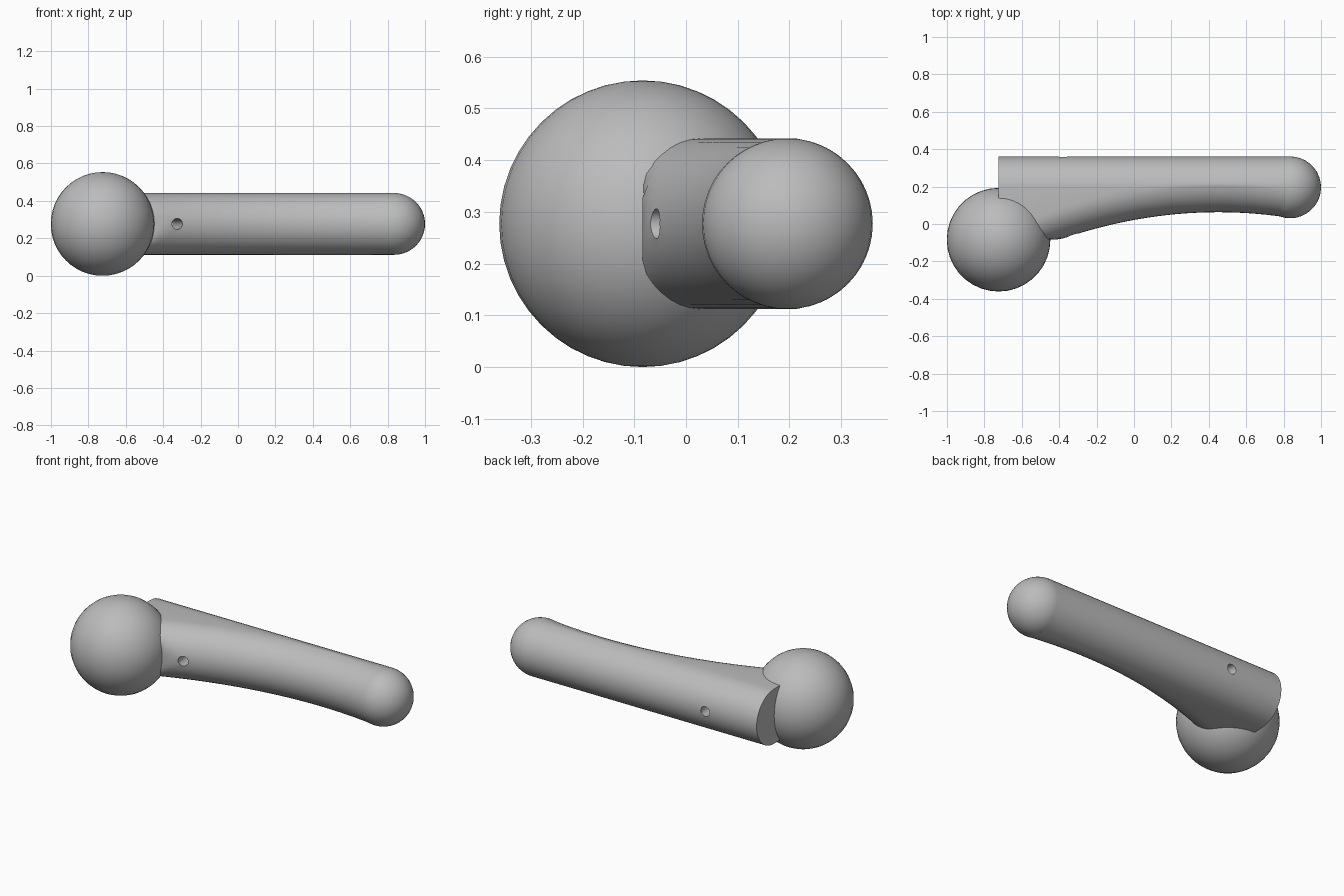
import bpy
import bmesh
from math import pi, sin, cos
from mathutils import Vector

cube = bpy.data.objects.get("Cube")
if cube:
    bpy.data.objects.remove(cube, do_unlink=True)

MID_Z = 0.277        # height of the centre plane
BALL = Vector((-0.724, -0.084, MID_Z))
BALL_R = 0.277
GRIP_R = 0.165
TIP = Vector((0.835, 0.196, MID_Z))

grey = bpy.data.materials.new("plain grey")
grey.use_nodes = True
colour = (0.5, 0.5, 0.5, 1)
grey.diffuse_color = colour
grey.node_tree.nodes["Principled BSDF"].inputs["Base Color"].default_value = colour


def activate(obj):
    bpy.ops.object.select_all(action='DESELECT')
    obj.select_set(True)
    bpy.context.view_layer.objects.active = obj


def finish(obj, name):
    obj.name = name
    obj.data.materials.append(grey)
    activate(obj)
    bpy.ops.object.shade_smooth_by_angle(angle=pi / 6)


def sphere(name, centre, radius):
    bpy.ops.mesh.primitive_uv_sphere_add(segments=36, ring_count=24,
                                         radius=radius, location=centre)
    finish(bpy.context.object, name)


def front_edge(x):
    """Shallow hollow arc along the front of the grip."""
    return 0.063 - (x - 0.45) ** 2 / 4.9


def section(x, steps=20):
    """Two half circles, the front one trimmed at the ball's centre plane."""
    ring = []
    front_centre = front_edge(x) + GRIP_R
    middle = (front_centre + TIP.y) / 2
    for side, centre in ((1, TIP.y), (-1, front_centre)):
        for i in range(steps + 1):
            a = pi * i / steps
            y = centre + side * GRIP_R * sin(a)
            y = max(y, middle) if side > 0 else min(y, middle)
            ring.append((x, max(y, BALL.y), MID_Z + side * GRIP_R * cos(a)))
    return ring


# Grip: sections lofted along x
bm = bmesh.new()
stations = 36
rings = []
for s in range(stations + 1):
    x = BALL.x + (TIP.x - BALL.x) * s / stations
    rings.append([bm.verts.new(p) for p in section(x)])
for a, b in zip(rings, rings[1:]):
    for i in range(len(a)):
        j = (i + 1) % len(a)
        bm.faces.new((a[i], a[j], b[j], b[i]))
bm.faces.new(rings[0])
bm.faces.new(rings[-1])
bmesh.ops.remove_doubles(bm, verts=bm.verts, dist=0.0001)
bmesh.ops.recalc_face_normals(bm, faces=bm.faces)
mesh = bpy.data.meshes.new("grip")
bm.to_mesh(mesh)
bm.free()
grip = bpy.data.objects.new("grip", mesh)
bpy.context.collection.objects.link(grip)

# Slanted pin hole through the grip
start, end = Vector((-0.325, -0.06, MID_Z)), Vector((-0.38, 0.36, MID_Z))
axis = end - start
bpy.ops.mesh.primitive_cylinder_add(vertices=24, radius=0.029, depth=0.8,
                                    location=(start + end) / 2)
cutter = bpy.context.object
cutter.name = "hole_cutter"
cutter.rotation_euler = axis.to_track_quat('Z', 'Y').to_euler()
cutter.hide_render = True
bpy.context.view_layer.update()
activate(grip)
cut = grip.modifiers.new("pin hole", 'BOOLEAN')
cut.operation = 'DIFFERENCE'
cut.solver = 'EXACT'
cut.object = cutter
bpy.ops.object.modifier_apply(modifier=cut.name)
bpy.data.objects.remove(cutter, do_unlink=True)
finish(grip, "grip")

# Round tip and large ball
sphere("rounded_tip", TIP, GRIP_R)
sphere("ball", BALL, BALL_R)
